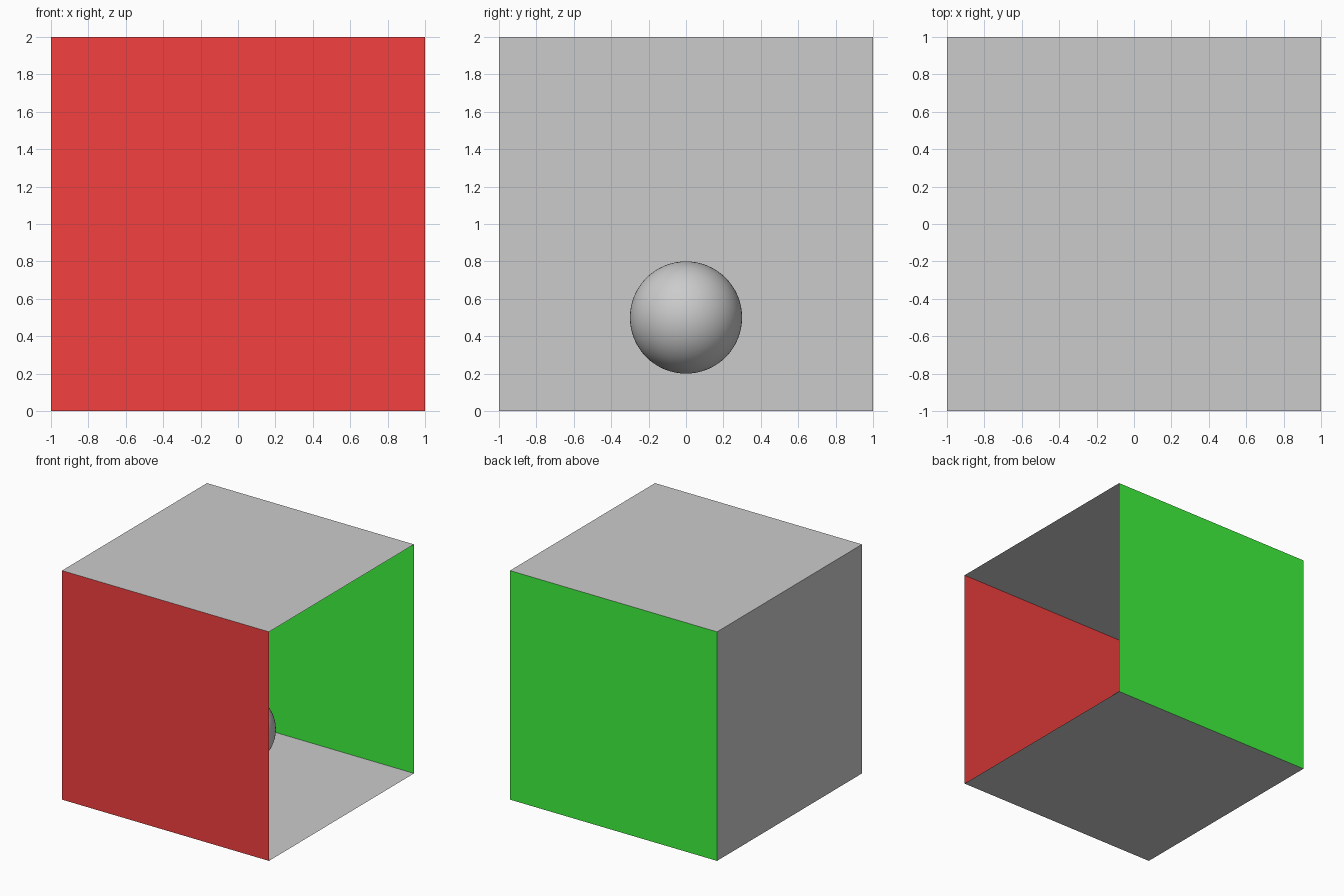
import bpy
from math import pi

if "Cube" in bpy.data.objects:
    bpy.data.objects.remove(bpy.data.objects["Cube"])


def colour(name, rgb):
    mat = bpy.data.materials.new(name)
    mat.diffuse_color = (*rgb, 1)
    mat.use_nodes = True
    mat.node_tree.nodes["Principled BSDF"].inputs["Base Color"].default_value = mat.diffuse_color
    return mat


def panel(name, location, rotation=(0, 0, 0), mat=None):
    """A thin square panel, 2 units wide."""
    bpy.ops.mesh.primitive_plane_add(size=2, location=location, rotation=rotation)
    obj = bpy.context.object
    obj.name = name
    if mat:
        obj.data.materials.append(mat)
    return obj


red = colour("red", (0.9, 0.05, 0.05))
green = colour("green", (0.05, 0.9, 0.05))

# Room of single-sheet panels, open towards +x; normals face inward
panel("floor", (0, 0, 0))
panel("ceiling", (0, 0, 2), (pi, 0, 0))
panel("back_wall", (-1, 0, 1), (0, pi / 2, 0))
panel("red_wall", (0, -1, 1), (-pi / 2, 0, 0), red)
panel("green_wall", (0, 1, 1), (pi / 2, 0, 0), green)

# Ball floating in the middle of the room
bpy.ops.mesh.primitive_uv_sphere_add(segments=64, ring_count=32, radius=0.3,
                                     location=(0, 0, 0.5))
bpy.context.object.name = "ball"
bpy.ops.object.shade_smooth()
